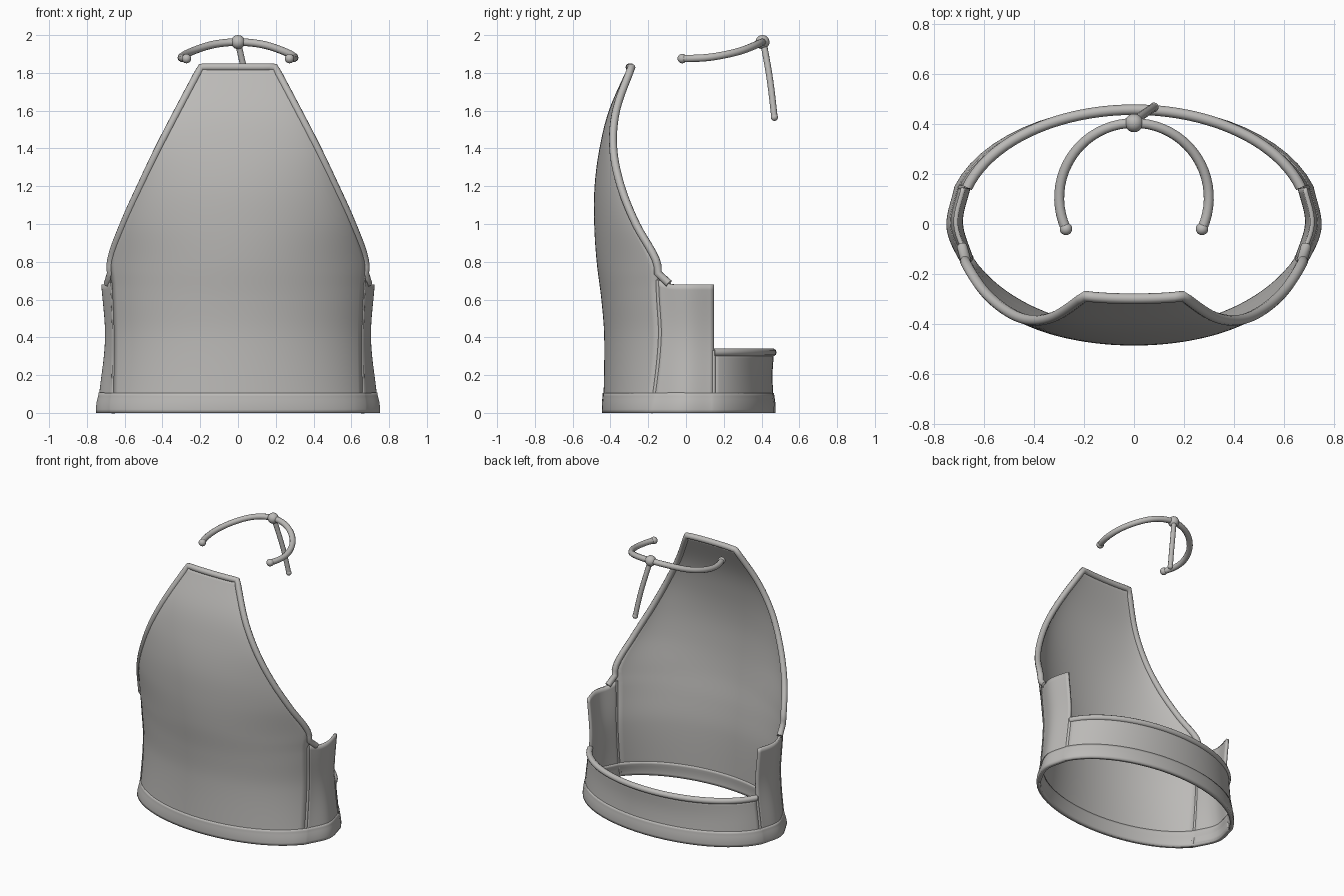
import bpy
from math import sin, cos, pi, sqrt
from mathutils import Vector

cube = bpy.data.objects.get("Cube")
if cube:
    bpy.data.objects.remove(cube, do_unlink=True)

fabric = bpy.data.materials.new("grey fabric")
fabric.use_nodes = True
GREY = (0.5, 0.49, 0.475, 1)
fabric.diffuse_color = GREY
fabric.node_tree.nodes["Principled BSDF"].inputs["Base Color"].default_value = GREY


def spline(keys, t):
    """Smooth interpolation of (t, value) keys."""
    if t <= keys[0][0]:
        return keys[0][1]
    if t >= keys[-1][0]:
        return keys[-1][1]
    i = max(k for k in range(len(keys) - 1) if keys[k][0] <= t)

    def slope(k):
        a, b = keys[max(k - 1, 0)], keys[min(k + 1, len(keys) - 1)]
        return (b[1] - a[1]) / (b[0] - a[0])
    (t0, a), (t1, b) = keys[i], keys[i + 1]
    d = t1 - t0
    s = (t - t0) / d
    return ((2*s**3 - 3*s**2 + 1) * a + (s**3 - 2*s**2 + s) * d * slope(i)
            + (3*s**2 - 2*s**3) * b + (s**3 - s**2) * d * slope(i + 1))


def finish(ob):
    bpy.ops.object.select_all(action='DESELECT')
    ob.select_set(True)
    bpy.context.view_layer.objects.active = ob
    if ob.type == 'MESH':
        bpy.ops.object.shade_smooth_by_angle(angle=0.7)
    ob.data.materials.append(fabric)
    return ob


def cloth(name, fn, nu, nv, thickness, closed=False):
    """Grid of fn(u, v) thickened into cloth."""
    cols = nu if closed else nu + 1
    verts = [fn(i / nu, j / nv) for j in range(nv + 1) for i in range(cols)]
    faces = [(j*cols + i, j*cols + (i+1) % cols, (j+1)*cols + (i+1) % cols, (j+1)*cols + i)
             for j in range(nv) for i in range(nu)]
    me = bpy.data.meshes.new(name)
    me.from_pydata(verts, [], faces)
    ob = bpy.data.objects.new(name, me)
    bpy.context.collection.objects.link(ob)
    mod = ob.modifiers.new("thickness", 'SOLIDIFY')
    mod.thickness = thickness
    mod.offset = 0
    return finish(ob)


def cord(name, points, radius, smooth=False):
    """Round cord swept along points."""
    cu = bpy.data.curves.new(name, 'CURVE')
    cu.dimensions = '3D'
    cu.bevel_depth = radius
    cu.bevel_resolution = 3
    cu.use_fill_caps = True
    sp = cu.splines.new('NURBS' if smooth else 'POLY')
    sp.points.add(len(points) - 1)
    for p, co in zip(sp.points, points):
        p.co = (*co, 1)
    if smooth:
        sp.use_endpoint_u = True
        sp.order_u = 3
    sp.use_smooth = True
    ob = bpy.data.objects.new(name, cu)
    bpy.context.collection.objects.link(ob)
    return finish(ob)


def ball(name, loc, radius):
    bpy.ops.mesh.primitive_uv_sphere_add(segments=20, ring_count=12, radius=radius, location=loc)
    ob = bpy.context.object
    ob.name = name
    return finish(ob)


# Profiles over height: half width, centre depth and edge depth of the front
HALF_WIDTH = [(0, .66), (.4, .655), (.68, .665), (.8, .675), (1, .605), (1.2, .515),
              (1.4, .42), (1.6, .317), (1.84, .19)]
CENTRE_Y = [(0, -.43), (.4, -.425), (.6, -.44), (.8, -.465), (1, -.478), (1.2, -.476),
            (1.4, -.45), (1.6, -.4), (1.84, -.295)]
EDGE_Y = [(0, -.19), (.1, -.165), (.4, -.135), (.6, -.145), (.7, -.15), (.8, -.155),
          (1, -.265), (1.2, -.345), (1.4, -.385), (1.6, -.37), (1.84, -.285)]
SIDE_X = [(0, .735), (.1, .725), (.4, .695), (.68, .715)]
BACK_Y = [(0, .46), (.2, .45), (.34, .46)]
TOP, SIDE_TOP, BAND_TOP = 1.83, .68, .33


def front(u, v):
    z, t = v * TOP, 2 * u - 1
    yc, ye = spline(CENTRE_Y, z), spline(EDGE_Y, z)
    k = .91
    f = (1 - sqrt(1 - (k * t)**2)) / (1 - sqrt(1 - k * k))
    return Vector((t * spline(HALF_WIDTH, z), yc + (ye - yc) * f, z))


def side(sign, top):
    def fn(u, v):
        z = v * top
        edge = front(1, z / TOP)
        mid = spline(SIDE_X, z)
        y = edge.y + (.145 - edge.y) * u
        x = spline([(0, edge.x), (.5, mid), (1, mid - .03)], u)
        lift = .025 * max(0, 1 - 4 * u) * v**8
        return Vector((sign * x, y, z + lift))
    return fn


def back(u, v):
    z, t = v * BAND_TOP, 2 * u - 1
    edge = spline(SIDE_X, z) - .03
    a = t * 1.28
    x = edge * sin(a) / sin(1.28)
    f = (cos(a) - cos(1.28)) / (1 - cos(1.28))
    return Vector((x, .145 + (spline(BACK_Y, z) - .145) * f, z))


# Main cloth panels
cloth("front_panel", front, 48, 56, .016)
for label, s in (("left", 1), ("right", -1)):
    cloth(label + "_side_panel", side(s, SIDE_TOP), 14, 24, .018)
    # Raised seams at both edges of the side panel
    for part, u in (("front", 0), ("back", 1)):
        top = SIDE_TOP if u == 0 else BAND_TOP
        fn = side(s, top)
        cord(f"{label}_{part}_seam", [fn(u, j / 16) for j in range(17)], .012)
cloth("back_band", back, 40, 8, .016)


# Thick hem running around the lower edge
def hem(u, v):
    h, a = v * .105, u * 4
    part, w = int(a), a - int(a)
    if part == 0:
        p = front(w, h / TOP)
    elif part == 1:
        p = side(1, SIDE_TOP)(w, h / SIDE_TOP)
    elif part == 2:
        p = back(1 - w, h / BAND_TOP)
    else:
        p = side(-1, SIDE_TOP)(1 - w, h / SIDE_TOP)
    grow = 1 + .008 * sin(pi * min(v + .15, 1))
    return Vector((p.x * grow, p.y * grow, h))


cloth("bottom_hem", hem, 96, 6, .026, closed=True)

# Rolled trim along the neckline and armholes
rise = [front(1, z / TOP) for z in [.74 + (TOP - .74) * j / 30 for j in range(31)]]
rise = [Vector((.69, -.09, .685))] + rise
across = [front(1 - j / 12, 1) for j in range(1, 12)]
mirror = [Vector((-p.x, p.y, p.z)) for p in reversed(rise)]
cord("neckline_trim", rise + across + mirror, .021)

# Trim on the top of the back band
cord("back_band_trim", [back(j / 40, .97) for j in range(41)], .021)

# Neck cord, knot and hanging tail
CORD_Z = [(-.04, 1.875), (.1, 1.88), (.2, 1.895), (.3, 1.92), (.41, 1.965)]
loop = []
for j in range(41):
    a = (j / 20 - 1) * 2.0
    y = .105 + .3 * cos(a)
    loop.append(Vector((.3 * sin(a), y, spline(CORD_Z, y))))
cord("neck_cord", loop, .02)
for label, p in (("right", loop[0]), ("left", loop[-1])):
    ball(label + "_cord_end", p, .025)
ball("neck_knot", (0, .405, 1.963), .037)
tail = [(0, .41, 1.96), (.03, .435, 1.83), (.06, .455, 1.69), (.08, .468, 1.565)]
cord("cord_tail", tail, .017, smooth=True)
ball("tail_end", tail[-1], .019)
